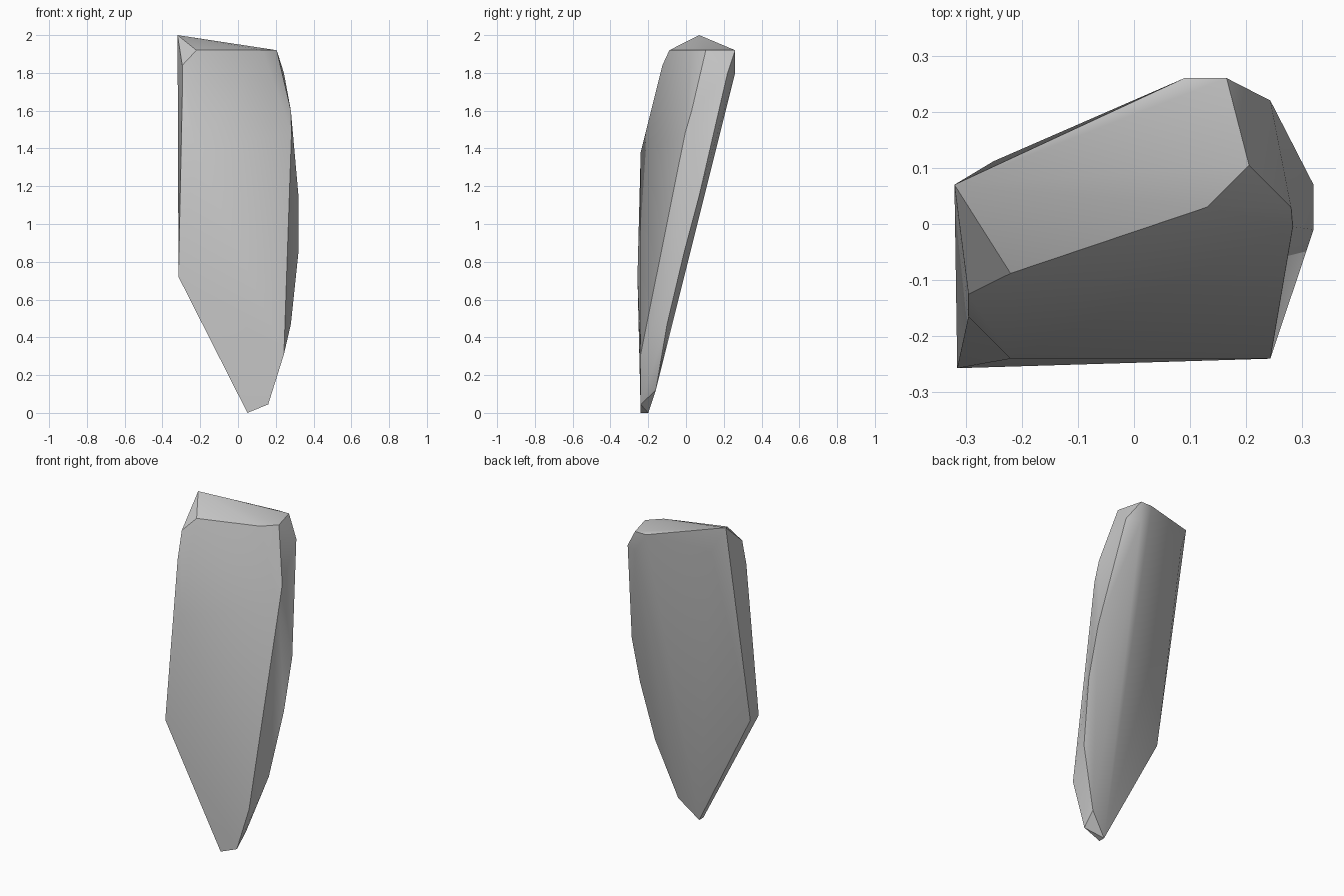
import bpy
import bmesh
from math import radians

default = bpy.data.objects.get("Cube")
if default:
    bpy.data.objects.remove(default, do_unlink=True)

# Stone colour
stone = bpy.data.materials.new("grey stone")
stone.use_nodes = True
colour = (0.57, 0.57, 0.57, 1.0)
stone.diffuse_color = colour
shader = stone.node_tree.nodes["Principled BSDF"]
shader.inputs["Base Color"].default_value = colour
shader.inputs["Roughness"].default_value = 0.9

# Chiselled corners, grouped by region of the shard
crown = [(-.32, .07, 2), (-.22, -.088, 1.92), (.13, .03, 1.92),
         (.205, .105, 1.92), (.165, .26, 1.92), (.09, .26, 1.92)]
front_face = [(-.295, -.125, 1.84), (-.295, -.165, 1.68), (-.22, -.24, 1.38),
              (-.315, -.257, .72), (.243, -.24, .31)]
bulging_side = [(.243, .22, 1.8), (.28, .03, 1.6), (.283, -.005, 1.48),
                (.32, .07, 1.15), (.32, -.01, .85), (.28, -.1, .47)]
back_face = [(.165, .26, 1.8), (.165, -.16, .12), (-.315, -.175, .72),
             (-.25, .112, 1.85)]
tip = [(.05, -.24, 0), (.05, -.2, 0), (.16, -.24, .045)]

# The shard is the solid wrapped around its corners
bm = bmesh.new()
for corner in crown + front_face + bulging_side + back_face + tip:
    bm.verts.new(corner)
hull = bmesh.ops.convex_hull(bm, input=bm.verts[:])
loose = {g for g in hull["geom_interior"] + hull["geom_unused"]
         if isinstance(g, bmesh.types.BMVert)}
bmesh.ops.delete(bm, geom=list(loose), context='VERTS')
bmesh.ops.recalc_face_normals(bm, faces=bm.faces[:])
mesh = bpy.data.meshes.new("rock_shard")
bm.to_mesh(mesh)
bm.free()
mesh.materials.append(stone)
rock = bpy.data.objects.new("rock_shard", mesh)
bpy.context.collection.objects.link(rock)

# Soft shading on the shallow bends, crisp main ridges
bpy.ops.object.select_all(action='DESELECT')
rock.select_set(True)
bpy.context.view_layer.objects.active = rock
bpy.ops.object.shade_smooth_by_angle(angle=radians(35))
